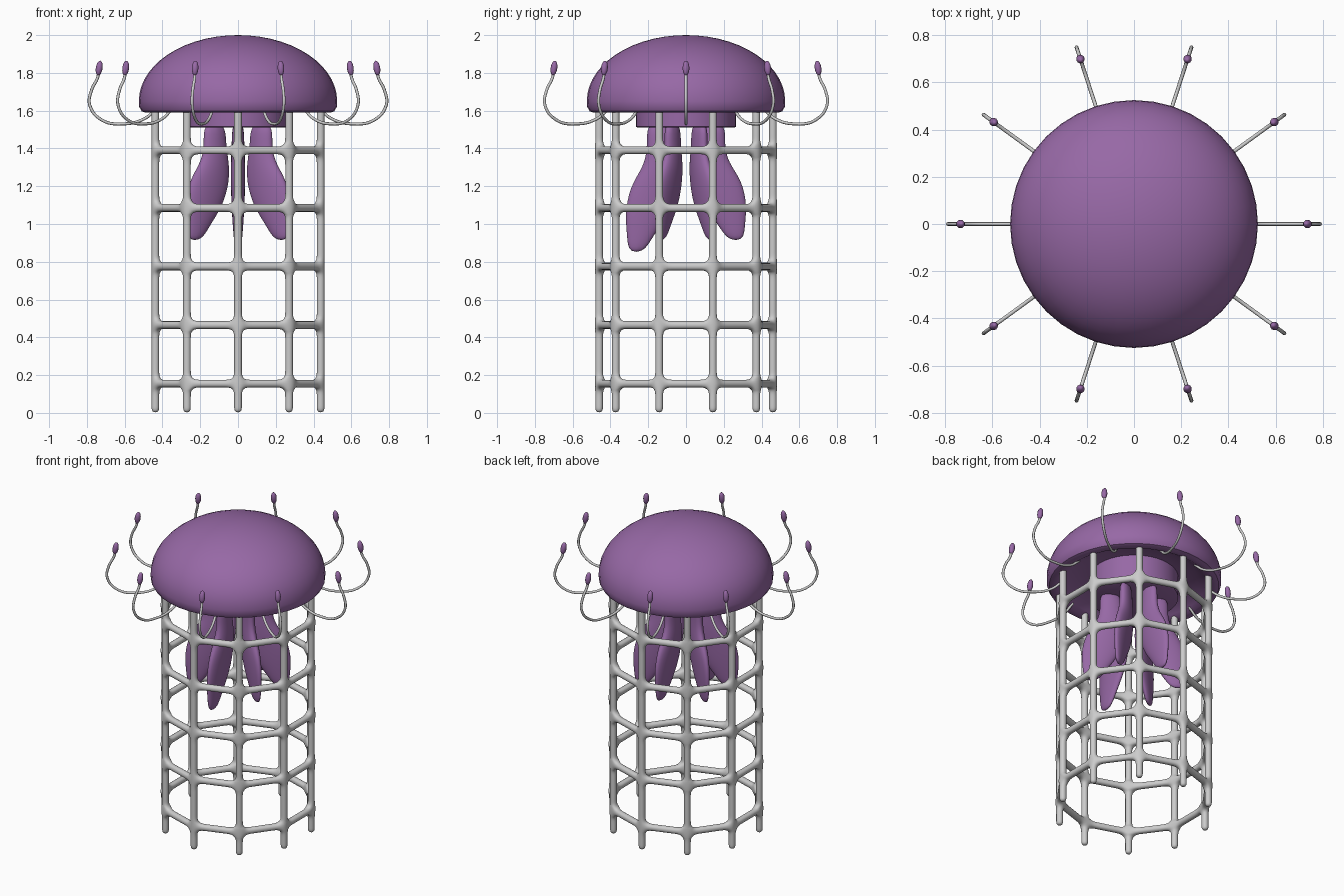
import bpy, bmesh, math
from mathutils import Vector, Matrix

if "Cube" in bpy.data.objects:
    bpy.data.objects.remove(bpy.data.objects["Cube"])

purple = bpy.data.materials.new("purple")
purple.diffuse_color = (0.31, 0.14, 0.38, 1)
purple.use_nodes = True
purple.node_tree.nodes["Principled BSDF"].inputs["Base Color"].default_value = purple.diffuse_color


def mesh_object(name, bm, mat=None, angle=None):
    bmesh.ops.recalc_face_normals(bm, faces=bm.faces[:])
    for f in bm.faces:
        f.smooth = True
    if angle:
        for e in bm.edges:
            e.smooth = len(e.link_faces) == 2 and e.calc_face_angle(0) < math.radians(angle)
    me = bpy.data.meshes.new(name)
    bm.to_mesh(me)
    bm.free()
    ob = bpy.data.objects.new(name, me)
    bpy.context.collection.objects.link(ob)
    if mat:
        me.materials.append(mat)
    return ob


def lathe(name, profile, steps=40):
    bm = bmesh.new()
    vs = [bm.verts.new((r, 0, z)) for r, z in profile]
    es = [bm.edges.new(p) for p in zip(vs, vs[1:])]
    bmesh.ops.spin(bm, geom=vs + es, cent=(0, 0, 0), axis=(0, 0, 1),
                   angle=math.tau, steps=steps, use_merge=True)
    bmesh.ops.remove_doubles(bm, verts=bm.verts[:], dist=1e-5)
    return mesh_object(name, bm, purple, 40)


def polar(r, a, z):
    return Vector((r * math.cos(a), r * math.sin(a), z))


# Bell: domed top, rounded rim, shallow hollow underneath
dome = [(0.525 * math.sin(t * math.pi / 28), 1.65 + 0.35 * math.cos(t * math.pi / 28))
        for t in range(15)]
lathe("bell", dome + [(0.523, 1.62), (0.51, 1.597), (0.49, 1.59), (0.46, 1.592),
                      (0.43, 1.61), (0.38, 1.64), (0.25, 1.66), (0, 1.66)])

# Central stalk under the bell
lathe("stalk", [(0, 1.68), (0.265, 1.68), (0.265, 1.515), (0.255, 1.51), (0, 1.51)])

# Cage: ten bars and five rings, thickened with a skin
bm = bmesh.new()
levels = [0.0, 0.155, 0.465, 0.775, 1.085, 1.39, 1.62]
grid = [[bm.verts.new(polar(0.46, math.radians(18 + 36 * i), z)) for z in levels]
        for i in range(10)]
for i in range(10):
    for k in range(6):
        bm.edges.new((grid[i][k], grid[i][k + 1]))
        if k:
            bm.edges.new((grid[i][k], grid[(i + 1) % 10][k]))
me = bpy.data.meshes.new("cage")
bm.to_mesh(me)
bm.free()
cage = bpy.data.objects.new("cage", me)
bpy.context.collection.objects.link(cage)
skin = cage.modifiers.new("skin", "SKIN")
skin.use_smooth_shade = True
for d in me.skin_vertices[0].data:
    d.radius = (0.022, 0.022)
me.skin_vertices[0].data[0].use_root = True
cage.modifiers.new("smooth", "SUBSURF").levels = 2
cage.modifiers["smooth"].render_levels = 2

# Feelers: hooked wires with bulb tips
hook = [(0.43, 1.61), (0.5, 1.555), (0.61, 1.53), (0.72, 1.55), (0.785, 1.63),
        (0.775, 1.71), (0.745, 1.77), (0.735, 1.81)]
for i in range(10):
    a = math.radians(36 * i)
    cu = bpy.data.curves.new("feeler", "CURVE")
    cu.dimensions = "3D"
    cu.bevel_depth = 0.008
    cu.bevel_resolution = 2
    cu.use_fill_caps = True
    cu.resolution_u = 6
    sp = cu.splines.new("BEZIER")
    sp.bezier_points.add(len(hook) - 1)
    for p, (r, z) in zip(sp.bezier_points, hook):
        p.co = polar(r, a, z)
        p.handle_left_type = p.handle_right_type = "AUTO"
    bpy.context.collection.objects.link(bpy.data.objects.new(f"feeler_{i}", cu))
    bm = bmesh.new()
    bmesh.ops.create_uvsphere(bm, u_segments=12, v_segments=8, radius=1)
    tip = (Matrix.Translation(polar(0.735, a, 1.825)) @ Matrix.Rotation(a, 4, "Z")
           @ Matrix.Rotation(-0.15, 4, "Y") @ Matrix.Diagonal((0.018, 0.018, 0.04, 1)))
    bmesh.ops.transform(bm, matrix=tip, verts=bm.verts[:])
    mesh_object(f"feeler_tip_{i}", bm, purple)

# Mouth arms: six leaf-shaped blades; rows are z, inner r, outer r, half thickness
rows = [(1.54, 0.07, 0.22, 0.03), (1.42, 0.07, 0.21, 0.03), (1.33, 0.05, 0.23, 0.035),
        (1.23, 0.04, 0.31, 0.035), (1.10, 0.08, 0.335, 0.03), (1.0, 0.16, 0.32, 0.022),
        (0.91, 0.22, 0.31, 0.014)]
for i in range(6):
    a = math.radians(-90 + 60 * i)
    stretch = 1.1 if i == 0 else 1.0
    side = Vector((-math.sin(a), math.cos(a), 0))
    bm = bmesh.new()
    loops = []
    for z, r0, r1, t in rows:
        z = 1.54 - (1.54 - z) * stretch
        loops.append([bm.verts.new(polar((r0 + r1) / 2 + (r1 - r0) / 2 * math.cos(u), a, z)
                                   + side * t * 1.2 * math.sin(u))
                      for u in [k * math.tau / 8 for k in range(8)]])
    for lo, hi in zip(loops, loops[1:]):
        for k in range(8):
            bm.faces.new((lo[k], lo[(k + 1) % 8], hi[(k + 1) % 8], hi[k]))
    bm.faces.new(loops[0])
    bm.faces.new(loops[-1])
    arm = mesh_object(f"mouth_arm_{i}", bm, purple)
    sub = arm.modifiers.new("smooth", "SUBSURF")
    sub.levels = sub.render_levels = 2
